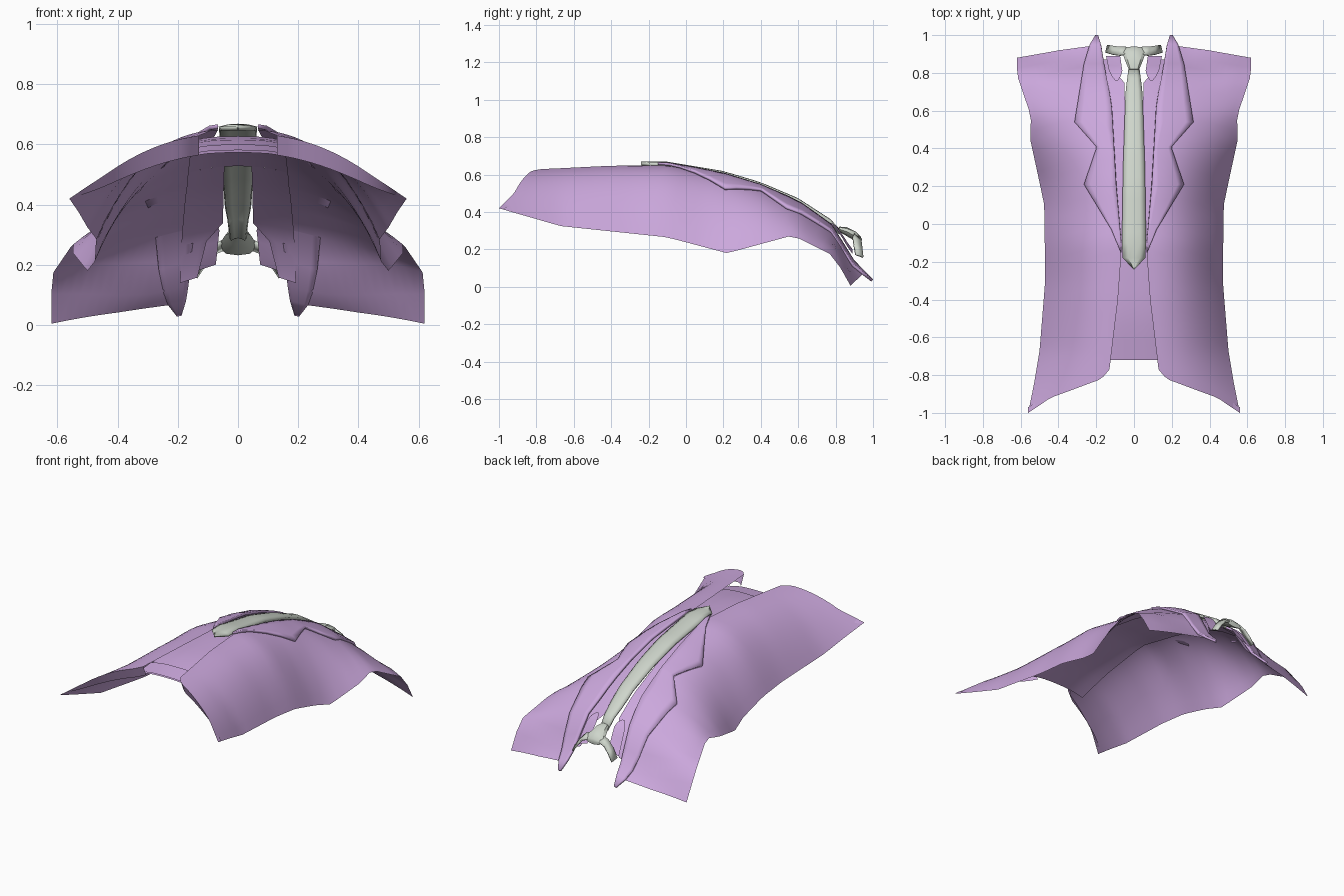
import bpy, bmesh, math
from mathutils import Vector

if "Cube" in bpy.data.objects:
    bpy.data.objects.remove(bpy.data.objects["Cube"])


def material(name, rgb):
    m = bpy.data.materials.new(name)
    m.diffuse_color = (*rgb, 1)
    m.use_nodes = True
    m.node_tree.nodes["Principled BSDF"].inputs["Base Color"].default_value = m.diffuse_color
    return m


lilac = material("lilac cloth", (0.60, 0.39, 0.72))
grey = material("pale grey tie", (0.62, 0.67, 0.60))


def curve(*pts):
    """Piecewise linear function through the points."""
    def f(t):
        if t <= pts[0][0]:
            return pts[0][1]
        for (a, p), (b, q) in zip(pts, pts[1:]):
            if t <= b:
                return p + (q - p) * (t - a) / (b - a)
        return pts[-1][1]
    return f


# Chest shape along y: ridge height, side edge position and roundness
ridge = curve((-1, .63), (-.8, .635), (-.4, .65), (-.1, .65), (.2, .6), (.4, .54),
              (.6, .455), (.8, .325), (.88, .205), (1, .07))
side_x = curve((-1, .56), (-.85, .53), (-.67, .50), (-.3, .47), (.1, .475), (.22, .50),
               (.45, .55), (.57, .545), (.79, .62), (1, .62))
side_z = curve((-1, .42), (-.67, .325), (-.1, .265), (.22, .18), (.57, .275),
               (.79, .165), (.88, .005), (1, -.05))
power = curve((-1, 2.7), (-.1, 2.9), (.22, 2.5), (.57, 2), (.79, 1.4), (.88, .9), (1, .8))


def height(x, y):
    zc = ridge(y)
    return zc - (zc - side_z(y)) * (abs(x) / side_x(y)) ** power(y)


def build(name, rows, mat, thick=0, mirror=True, angle=35):
    """Join rows of points into a sheet, then thicken and mirror it."""
    bm = bmesh.new()
    grid = [[bm.verts.new(p) for p in r] for r in rows]
    for r, s in zip(grid, grid[1:]):
        for i in range(len(r) - 1):
            bm.faces.new((r[i], r[i + 1], s[i + 1], s[i]))
    bmesh.ops.remove_doubles(bm, verts=bm.verts, dist=1e-5)
    me = bpy.data.meshes.new(name)
    bm.to_mesh(me)
    bm.free()
    ob = bpy.data.objects.new(name, me)
    bpy.context.collection.objects.link(ob)
    me.materials.append(mat)
    if thick:
        s = ob.modifiers.new("thickness", 'SOLIDIFY')
        s.thickness, s.offset = thick, -1
    if mirror:
        m = ob.modifiers.new("mirror", 'MIRROR')
        m.merge_threshold = 1e-4
    bpy.ops.object.select_all(action='DESELECT')
    ob.select_set(True)
    bpy.context.view_layer.objects.active = ob
    bpy.ops.object.shade_smooth_by_angle(angle=math.radians(angle))
    return ob


def strip(ys, inner, outer, cols, off):
    """Rows across the chest between two edge curves."""
    rows = []
    for y in ys:
        a, b = inner(y), outer(y)
        xs = [a + (b - a) * i / cols for i in range(cols + 1)]
        rows.append([(x, y, height(x, y) + off(y)) for x in xs])
    return rows


def span(a, b, n):
    return [a + (b - a) * i / n for i in range(n + 1)]


# Jacket half, with curved hem and shoulder line
front_edge = curve((-1, .14), (-.77, .13), (-.4, .085), (-.12, .065), (.2, .095),
                   (.65, .12), (.8, .15), (.95, .175), (1, .19))
hem = curve((0, -.77), (.1, -.82), (.3, -.85), (.75, -.92), (1, -1))
shoulder = curve((0, .95), (.5, .92), (1, .88))
us = span(0, 1, 14)
rows = []
for v in span(0, 1, 34):
    row = []
    for u in us:
        y = hem(u) + (shoulder(u) - hem(u)) * v
        x = front_edge(y) + (side_x(y) - front_edge(y)) * u
        row.append((x, y, height(x, y)))
    rows.append(row)
# Facing turned in under the hem
facing = [(x, y + .03, z - .065 * (1 - u ** 3)) for u, (x, y, z) in zip(us, rows[0])]
build("jacket", rows, lilac)
build("hem_facing", [facing, rows[0]], lilac)

# Peaked lapel and collar, raised from the jacket
lapel_outer = curve((-.15, .07), (-.03, .12), (.21, .265), (.4, .2), (.41, .2), (.54, .315),
                    (.85, .265), (.95, .235), (1, .205))
lapel_ys = [-.15, -.09, -.03, .05, .13, .21, .27, .34, .4, .41, .47, .54, .62, .7, .78,
            .85, .9, .95, 1]
build("lapel", strip(lapel_ys, front_edge, lapel_outer, 5, lambda y: .018), lilac, .014)

# Waistcoat: closed below, split behind the tie above
drop = curve((-.72, -.065), (-.5, -.035), (-.1, -.02), (1, -.015))
zero = lambda y: 0
vest_outer = curve((-.72, .2), (-.1, .15), (.5, .17), (1, .2))
build("waistcoat", strip(span(-.72, .38, 12), zero, vest_outer, 4, drop), lilac)
vest_inner = curve((.38, .045), (.75, .05), (.79, .095), (.88, .14))
build("waistcoat_chest", strip(span(.38, .87, 8), vest_inner, vest_outer, 4, drop), lilac)
build("waistband", strip(span(-.72, -.61, 2), zero, vest_outer, 4,
                         lambda y: drop(y) + .008), lilac)

# Shirt collar leaf beside the knot
leaf_in = curve((.76, .085), (.8, .06), (.9, .075))
leaf_out = curve((.76, .10), (.8, .13), (.9, .15))
build("shirt_collar", strip(span(.76, .89, 5), leaf_in, leaf_out, 3,
                            lambda y: .004 + (y - .76) * .25), lilac)

# Tie blade with a gentle centre ridge
tie_w = curve((-.24, .002), (-.18, .06), (-.1, .064), (.3, .058), (.7, .045), (.83, .028))
tie_rows = []
for y in [-.24, -.18] + span(-.1, .83, 16):
    w, z = tie_w(y), ridge(y) + .019
    tie_rows.append([(-w, y, z - .01), (-w * .5, y, z - .002), (0, y, z),
                     (w * .5, y, z - .002), (w, y, z - .01)])
build("tie_blade", tie_rows, grey, .015, mirror=False)

# Tie knot: a tapered wedge of eight-sided rings
knot = []
for y, w, h, z in [(.815, .0, .0, .305), (.82, .028, .014, .308), (.86, .045, .024, .295),
                   (.91, .062, .026, .268), (.935, .055, .018, .25), (.94, 0, 0, .25)]:
    knot.append([(w * math.cos(i * math.pi / 4), y, z + h * math.sin(i * math.pi / 4))
                 for i in range(9)])
build("tie_knot", knot, grey, mirror=False)

# Neck band running from the knot under the collar
band = [((.04, .895, .28), (.04, .935, .25)), ((.075, .89, .262), (.075, .935, .235)),
        ((.11, .895, .222), (.105, .94, .20)), ((.145, .905, .17), (.135, .945, .155))]
build("tie_neck_band", band, grey, .01)
